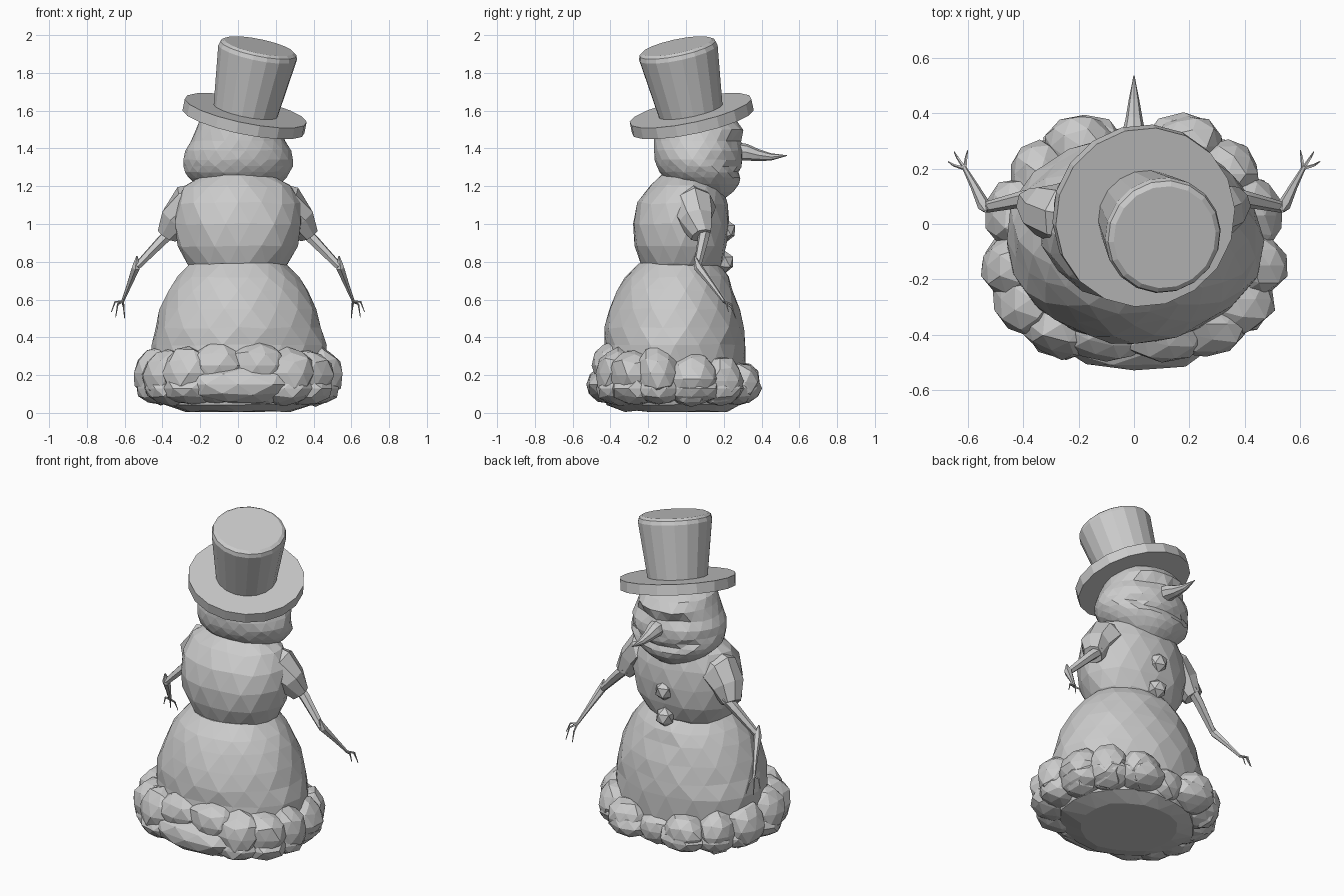
import bpy, bmesh, math, random
from mathutils import Vector

random.seed(4)
TAU = math.tau


def finish(name, bm):
    bmesh.ops.recalc_face_normals(bm, faces=bm.faces)
    me = bpy.data.meshes.new(name)
    bm.to_mesh(me)
    bm.free()
    ob = bpy.data.objects.new(name, me)
    bpy.context.collection.objects.link(ob)
    return ob


def skin(name, rings, facet=False):
    """Close a stack of equal-length point rings into a solid."""
    bm = bmesh.new()
    vs = [[bm.verts.new(p) for p in r] for r in rings]
    n = len(vs[0])
    for k, (a, b) in enumerate(zip(vs, vs[1:])):
        for i in range(n):
            j = (i + 1) % n
            if not facet:
                bm.faces.new((a[i], a[j], b[j], b[i]))
            elif k % 2:
                bm.faces.new((a[i], a[j], b[j]))
                bm.faces.new((a[i], b[j], b[i]))
            else:
                bm.faces.new((a[i], a[j], b[i]))
                bm.faces.new((a[j], b[j], b[i]))
    bm.faces.new(vs[0])
    bm.faces.new(vs[-1])
    return finish(name, bm)


def tube(name, pts, radii, n=6, noise=0.0):
    pts = [Vector(p) for p in pts]
    rings = []
    for i, (p, r) in enumerate(zip(pts, radii)):
        d = pts[min(i + 1, len(pts) - 1)] - pts[max(i - 1, 0)]
        q = d.to_track_quat('Z', 'Y')
        rings.append([p + q @ Vector((math.cos(TAU * k / n), math.sin(TAU * k / n), 0))
                      * r * (1 + random.uniform(-noise, noise)) for k in range(n)])
    return skin(name, rings)


def snow(name, profile, n, noise, shape=None):
    """Oval loft from (z, x radius, back y, face y) rows, with a lumpy surface."""
    rings = []
    for k, (z, rx, yb, yf) in enumerate(profile):
        ring = []
        for i in range(n):
            a = TAU * (i + 0.5 * (k % 2)) / n
            if a > math.pi:
                a -= TAU
            s = 1 + random.uniform(-noise, noise)
            if shape:
                s += shape(a, z)
            ring.append((rx * s * math.sin(a),
                         (yb + yf) / 2 + (yf - yb) / 2 * s * math.cos(a),
                         z + random.uniform(-noise, noise) * 0.25))
        rings.append(ring)
    return skin(name, rings, True)


def lump(name, loc, size, noise, sub=2):
    """Rough snow chunk: a jittered ball with its facets merged into flat planes."""
    bm = bmesh.new()
    bmesh.ops.create_icosphere(bm, subdivisions=sub, radius=1)
    for v in bm.verts:
        v.co *= 1 + random.uniform(-noise, noise)
        v.co = Vector(loc) + Vector(c * s for c, s in zip(v.co, size))
    bmesh.ops.dissolve_limit(bm, angle_limit=math.radians(14), verts=bm.verts, edges=bm.edges)
    return finish(name, bm)


# lower snowball with flat underside
snow("lower_body", [
    (0.008, 0.28, -0.32, 0.22), (0.045, 0.4, -0.42, 0.29), (0.2, 0.455, -0.45, 0.32),
    (0.36, 0.465, -0.432, 0.315), (0.45, 0.44, -0.425, 0.308), (0.55, 0.412, -0.405, 0.285),
    (0.65, 0.37, -0.365, 0.25), (0.72, 0.32, -0.325, 0.225), (0.79, 0.25, -0.25, 0.17)],
    18, 0.02)

# middle snowball
snow("middle_body", [
    (0.74, 0.22, -0.2, 0.15), (0.785, 0.265, -0.24, 0.19), (0.88, 0.318, -0.274, 0.22),
    (1.0, 0.335, -0.285, 0.23), (1.11, 0.328, -0.255, 0.22),
    (1.2, 0.285, -0.19, 0.195), (1.265, 0.17, -0.12, 0.16)], 16, 0.025)


# head with eye hollows and a wide smiling crease
def face(a, z):
    b = abs(a)
    d = 0.0
    if b < 1.3:
        smile = 1.27 + 0.06 * b * b
        d -= 0.11 * math.exp(-((z - smile) / 0.024) ** 2) * (1 - (b / 1.3) ** 4)
    d -= 0.13 * math.exp(-((b - 0.5) / 0.35) ** 2 - ((z - 1.435) / 0.03) ** 2)
    d += 0.08 * math.exp(-((b - 0.4) / 0.4) ** 2 - ((z - 1.5) / 0.03) ** 2)
    return d


snow("head", [
    (1.13, 0.11, 0.0, 0.2), (1.17, 0.165, -0.03, 0.25), (1.21, 0.225, -0.075, 0.28),
    (1.245, 0.262, -0.115, 0.297), (1.275, 0.28, -0.14, 0.3), (1.305, 0.288, -0.155, 0.3),
    (1.34, 0.29, -0.165, 0.3), (1.39, 0.28, -0.17, 0.3),
    (1.44, 0.252, -0.167, 0.298), (1.5, 0.225, -0.162, 0.292),
    (1.55, 0.205, -0.15, 0.265), (1.575, 0.16, -0.12, 0.2)], 22, 0.012, face)

# drooping carrot nose
tube("nose", [(0, 0.24, 1.385), (0, 0.32, 1.38), (0, 0.38, 1.365), (0, 0.45, 1.355),
              (0, 0.535, 1.362)], [0.055, 0.044, 0.031, 0.019, 0.002], 8, 0.05)

# coat buttons
for z, y in ((0.965, 0.21), (0.8, 0.205)):
    lump("button", (0, y, z), (0.06, 0.055, 0.06), 0.06, 1)

# heap of snow clumps round the base: x, y, z, width, depth, height
clumps = [
    (0.19, 0.28, 0.16, 0.135, 0.12, 0.11), (0.34, 0.18, 0.17, 0.115, 0.12, 0.13),
    (0.41, 0.03, 0.18, 0.125, 0.14, 0.14), (0.43, -0.15, 0.21, 0.125, 0.12, 0.14),
    (0.37, -0.27, 0.20, 0.14, 0.13, 0.14), (0.26, -0.36, 0.21, 0.15, 0.125, 0.14),
    (0.10, -0.385, 0.25, 0.16, 0.11, 0.13)]
for s in (-1, 1):
    for x, y, z, w, d, h in clumps:
        lump("base_clump", (s * x, y, z), (w, d, h), 0.09)
        # lower, flatter clump filling in beneath each one
        lump("base_clump_low", (s * x * 0.94, y * 0.96, 0.13), (w * 1.1, d * 1.1, 0.09), 0.06)
lump("base_clump_face", (0, 0.27, 0.14), (0.13, 0.09, 0.1), 0.08)
lump("base_clump_rear", (0, -0.395, 0.15), (0.3, 0.14, 0.105), 0.06)

# shoulders, twig arms and fingers on both sides
for s in (-1, 1):
    def side(*pts):
        return [(s * x, y, z) for x, y, z in pts]

    tube("shoulder", side((0.17, 0.02, 1.12), (0.255, 0.035, 1.09), (0.325, 0.05, 1.02),
                          (0.372, 0.08, 0.94)), [0.1, 0.115, 0.092, 0.058], 8, 0.1)
    tube("upper_arm", side((0.34, 0.10, 0.97), (0.40, 0.09, 0.915), (0.535, 0.06, 0.775)),
         [0.032, 0.03, 0.02])
    tube("forearm", side((0.535, 0.045, 0.83), (0.54, 0.065, 0.77), (0.575, 0.135, 0.68),
                         (0.613, 0.205, 0.585)), [0.004, 0.024, 0.015, 0.008])
    for mid, tip in (((0.605, 0.24, 0.56), (0.60, 0.265, 0.50)),
                     ((0.637, 0.24, 0.575), (0.648, 0.26, 0.505)),
                     ((0.65, 0.212, 0.588), (0.67, 0.225, 0.535))):
        tube("finger", side((0.61, 0.2, 0.59), mid, tip), [0.007, 0.005, 0.002], 5)

# tilted top hat
base = Vector((0.035, 0.03, 1.572))
axis = Vector((0.205, -0.21, 1)).normalized()
rot = axis.to_track_quat('Z', 'Y')


def hat_part(name, profile, n=18):
    skin(name, [[base + rot @ Vector((r * math.cos(TAU * i / n), r * math.sin(TAU * i / n), h))
                 for i in range(n)] for h, r in profile])


hat_part("hat_brim", [(-0.032, 0.33), (0.03, 0.33)])
hat_part("hat_crown", [(0.02, 0.172), (0.35, 0.213), (0.373, 0.206), (0.385, 0.188)])
